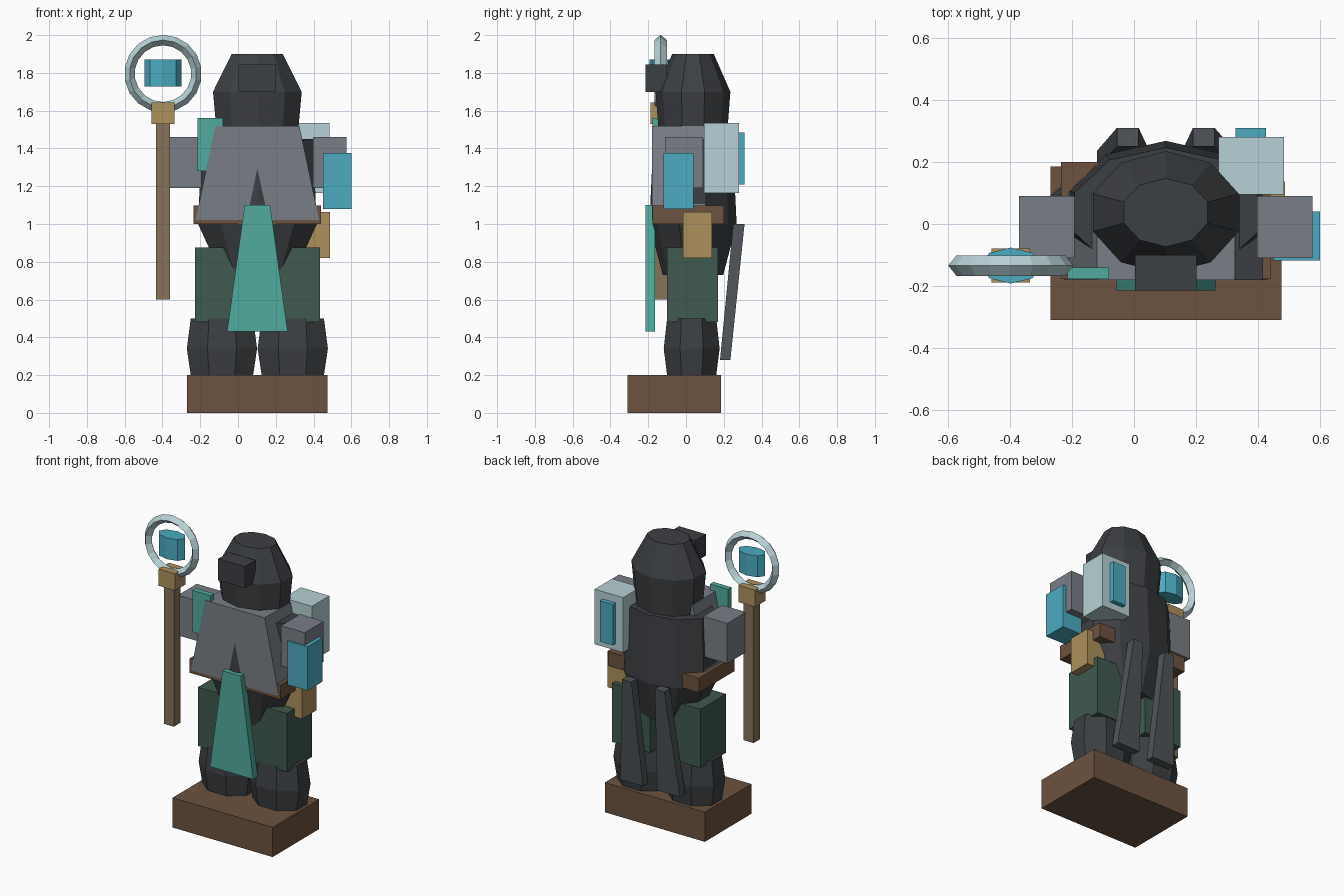
import bpy, bmesh, math

if "Cube" in bpy.data.objects:
    bpy.data.objects.remove(bpy.data.objects["Cube"])

MID = 0.1025  # centre line of the body


def mat(name, rgb):
    m = bpy.data.materials.new(name)
    m.diffuse_color = (*rgb, 1)
    m.use_nodes = True
    m.node_tree.nodes["Principled BSDF"].inputs["Base Color"].default_value = m.diffuse_color
    return m


DARK = mat("dark", (0.045, 0.05, 0.056))
GREY = mat("grey", (0.19, 0.21, 0.24))
SLATE = mat("slate", (0.08, 0.09, 0.1))
BROWN = mat("brown", (0.15, 0.085, 0.05))
WOOD = mat("wood", (0.24, 0.17, 0.1))
TAN = mat("tan", (0.42, 0.28, 0.11))
GREEN = mat("green", (0.05, 0.1, 0.075))
TEAL = mat("teal", (0.08, 0.41, 0.34))
BLUE = mat("blue", (0.07, 0.41, 0.53))
PALE = mat("pale", (0.47, 0.64, 0.67))


def finish(bm, name, material):
    bmesh.ops.recalc_face_normals(bm, faces=bm.faces)
    me = bpy.data.meshes.new(name)
    bm.to_mesh(me)
    bm.free()
    me.materials.append(material)
    ob = bpy.data.objects.new(name, me)
    bpy.context.collection.objects.link(ob)
    return ob


def loft(name, material, rings):
    """Skin a stack of equal-length point rings and cap the ends."""
    bm = bmesh.new()
    vs = [[bm.verts.new(p) for p in r] for r in rings]
    n = len(rings[0])
    for a, b in zip(vs, vs[1:]):
        for i in range(n):
            j = (i + 1) % n
            bm.faces.new((a[i], a[j], b[j], b[i]))
    bm.faces.new(vs[0])
    bm.faces.new(vs[-1])
    return finish(bm, name, material)


def rect(x, y, z):
    return [(x[0], y[0], z), (x[1], y[0], z), (x[1], y[1], z), (x[0], y[1], z)]


def taper(name, material, z, x0, y0, x1, y1):
    return loft(name, material, [rect(x0, y0, z[0]), rect(x1, y1, z[1])])


def box(name, material, x, y, z):
    return taper(name, material, z, x, y, x, y)


def lathe(name, material, n, start, cx, cy, profile):
    """Faceted elliptical body; profile rows are (rx, ry, z)."""
    angles = [start + math.tau * i / n for i in range(n)]
    return loft(name, material, [[(cx + rx * math.cos(a), cy + ry * math.sin(a), z)
                                  for a in angles] for rx, ry, z in profile])


def flip(x):
    return (2 * MID - x[1], 2 * MID - x[0])


# Base and body
box("base", BROWN, (-0.27, 0.475), (-0.31, 0.185), (0, 0.2))
lathe("torso", DARK, 10, math.pi / 2, MID, 0.037,
      [(0.2, 0.16, 0.73), (0.33, 0.231, 1.0), (0.31, 0.2095, 1.45)])
lathe("head", DARK, 10, math.pi / 2, MID, 0.037,
      [(0.222, 0.178, 1.44), (0.247, 0.198, 1.7), (0.142, 0.11, 1.9)])
box("visor", DARK, (0.003, 0.202), (-0.215, -0.1), (1.7, 1.845))
taper("chest_plate", GREY, (1.02, 1.52), (-0.225, 0.43), (-0.18, 0.1),
      (-0.12, 0.325), (-0.18, 0.1))
box("belt", BROWN, (-0.235, 0.44), (-0.178, 0.2), (1.0, 1.097))
taper("front_cloth", TEAL, (0.43, 1.1), (-0.058, 0.263), (-0.215, -0.165),
      (0.035, 0.17), (-0.215, -0.165))
box("shoulder_strap", TEAL, (-0.215, -0.08), (-0.177, -0.14), (1.28, 1.56))

# Paired limbs and coat tails
for side, f in (("left", lambda x: x), ("right", flip)):
    k = 1 / math.cos(math.pi / 8)
    lathe(side + "_boot", DARK, 8, math.pi / 8, sum(f((-0.27, 0.1))) / 2, 0.03,
          [(0.165 * k, 0.13 * k, 0.2), (0.186 * k, 0.148 * k, 0.34), (0.165 * k, 0.13 * k, 0.5)])
    box(side + "_thigh_guard", GREEN, f((-0.228, 0.055)), (-0.1, 0.17), (0.48, 0.875))
    box(side + "_arm", GREY, f((-0.37, -0.192)), (-0.11, 0.09), (1.19, 1.46))
    taper(side + "_coat_tail", SLATE, (0.28, 1.0), f((-0.12, 0.05)), (0.18, 0.235),
          f((-0.055, 0.015)), (0.25, 0.31))

# Gear on the right side
box("gauntlet", BLUE, (0.45, 0.6), (-0.118, 0.04), (1.08, 1.375))
box("back_pack", PALE, (0.272, 0.484), (0.095, 0.28), (1.165, 1.535))
box("pack_panel", BLUE, (0.327, 0.425), (0.27, 0.31), (1.21, 1.485))
box("pouch", TAN, (0.35, 0.487), (-0.015, 0.137), (0.82, 1.063))

# Staff with ring and crystal
SX, SY = -0.397, -0.134
box("staff_pole", WOOD, (SX - 0.037, SX + 0.037), (SY - 0.035, SY + 0.035), (0.6, 1.58))
box("staff_collar", TAN, (SX - 0.062, SX + 0.062), (SY - 0.055, SY + 0.055), (1.53, 1.643))
lathe("staff_crystal", BLUE, 8, 0, SX, SY, [(0.098, 0.058, 1.727), (0.098, 0.058, 1.87)])

# Diamond-section ring, swept around the staff head
bm = bmesh.new()
N = 18
loops = []
for i in range(N):
    a = math.tau * i / N + math.pi / 2
    loops.append([bm.verts.new((SX + r * math.cos(a), SY + d, 1.796 + r * math.sin(a)))
                  for r, d in ((0.205, 0), (0.178, 0.033), (0.15, 0), (0.178, -0.033))])
for i in range(N):
    a, b = loops[i], loops[(i + 1) % N]
    for j in range(4):
        k = (j + 1) % 4
        bm.faces.new((a[j], a[k], b[k], b[j]))
finish(bm, "staff_ring", PALE)
